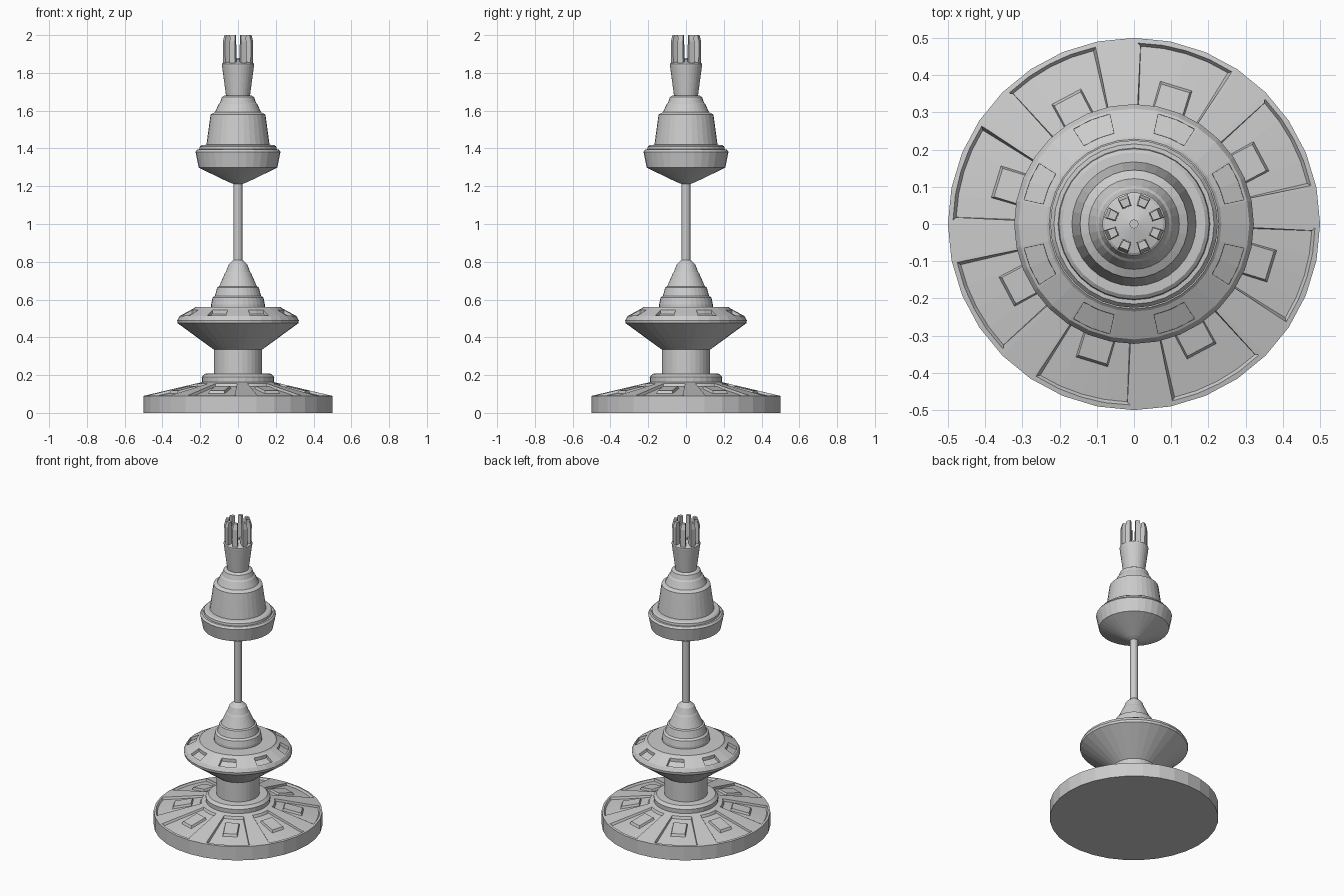
import bpy, bmesh
from math import sin, cos, radians, degrees, atan2, pi

if "Cube" in bpy.data.objects:
    bpy.data.objects.remove(bpy.data.objects["Cube"])

SEG = 32


def finish(name, bm):
    bmesh.ops.remove_doubles(bm, verts=bm.verts, dist=1e-5)
    bmesh.ops.recalc_face_normals(bm, faces=bm.faces)
    me = bpy.data.meshes.new(name)
    bm.to_mesh(me)
    bm.free()
    ob = bpy.data.objects.new(name, me)
    bpy.context.collection.objects.link(ob)
    return ob


def lathe(name, profile, seg=SEG):
    """Closed solid of revolution from (radius, z) points, flat capped."""
    bm = bmesh.new()
    rings = [[bm.verts.new((r * cos(2 * pi * i / seg), r * sin(2 * pi * i / seg), z))
              for i in range(seg)] for r, z in profile]
    for a, b in zip(rings, rings[1:]):
        for i in range(seg):
            j = (i + 1) % seg
            bm.faces.new((a[i], a[j], b[j], b[i]))
    bm.faces.new(rings[0][::-1])
    bm.faces.new(rings[-1])
    return finish(name, bm)


def sectors(name, section, first, steps=3, count=8):
    """Ring of wedge blocks; section points are (radius, z, half angle in degrees)."""
    bm = bmesh.new()
    n = len(section)
    for k in range(count):
        mid = first + 360 / count * k
        cols = []
        for s in range(steps + 1):
            t = 2 * s / steps - 1
            cols.append([bm.verts.new((r * cos(radians(mid + t * h)),
                                       r * sin(radians(mid + t * h)), z))
                         for r, z, h in section])
        for a, b in zip(cols, cols[1:]):
            for i in range(n):
                j = (i + 1) % n
                bm.faces.new((a[i], a[j], b[j], b[i]))
        bm.faces.new(cols[0][::-1])
        bm.faces.new(cols[-1])
    return finish(name, bm)


def cut(target, cutter):
    m = target.modifiers.new("recess", 'BOOLEAN')
    m.operation = 'DIFFERENCE'
    m.solver = 'EXACT'
    m.object = cutter
    cutter.hide_render = True
    cutter.hide_viewport = True


def half(width, r):
    return degrees(atan2(width / 2, r))


# Base disc with recessed wedge panels
def base_z(r):
    return 0.09 + (0.5 - r) * 0.235


base = lathe("base_disc", [(0.5, 0), (0.5, 0.09), (0.18, base_z(0.18))])
D = 0.014
cut(base, sectors("base_panel_cutter", [
    (0.225, base_z(0.225) - D, 14.8), (0.478, base_z(0.478) - D, 14.8),
    (0.487, base_z(0.487) + 0.001, 15.8), (0.487, 0.25, 15.8),
    (0.218, 0.25, 15.8), (0.218, base_z(0.218) + 0.001, 15.8)], 28, steps=4))

# Raised blocks standing in the wedge panels
sectors("base_blocks", [
    (0.27, base_z(0.27) - 0.025, half(0.094, 0.27)),
    (0.393, base_z(0.393) - 0.02, half(0.094, 0.393)),
    (0.383, base_z(0.383), half(0.08, 0.383)),
    (0.28, base_z(0.28), half(0.08, 0.28))], 28, steps=1)

# Collar and column above the base
lathe("base_collar", [(0.19, 0.15), (0.192, 0.19), (0.175, 0.207), (0.12, 0.21)])
lathe("column", [(0.128, 0.2), (0.128, 0.34)])

# Flared saucer with recessed windows
saucer = lathe("saucer", [(0.128, 0.335), (0.32, 0.475), (0.322, 0.49), (0.31, 0.512),
                          (0.235, 0.553), (0.228, 0.56), (0.1, 0.562)])


def saucer_z(r):
    return 0.512 + (0.31 - r) * 0.547


cut(saucer, sectors("saucer_window_cutter", [
    (0.25, saucer_z(0.25) - 0.02, 10), (0.302, saucer_z(0.302) - 0.02, 10),
    (0.305, 0.65, 10.3), (0.247, 0.65, 10.3)], 22.5, steps=2))

# Stepped lower spire
lathe("lower_spire", [(0.142, 0.555), (0.142, 0.575), (0.135, 0.61), (0.122, 0.62),
                      (0.11, 0.665), (0.1, 0.67), (0.07, 0.738), (0.065, 0.745),
                      (0.05, 0.785), (0.024, 0.81)])

# Thin mast
lathe("mast", [(0.024, 0.8), (0.024, 1.22)], 16)

# Upper pod: keel, rim and stepped bell
lathe("upper_pod", [(0.024, 1.212), (0.05, 1.222), (0.208, 1.298), (0.225, 1.382),
                    (0.215, 1.395), (0.204, 1.396), (0.202, 1.41), (0.192, 1.418),
                    (0.167, 1.42), (0.15, 1.545), (0.145, 1.58), (0.122, 1.592),
                    (0.102, 1.635), (0.095, 1.642), (0.085, 1.672), (0.072, 1.68)])

# Flared neck with shallow conical top and small centre pin
lathe("neck", [(0.063, 1.675), (0.085, 1.84), (0.085, 1.848), (0.078, 1.853), (0.013, 1.87)])
lathe("centre_pin", [(0.012, 1.86), (0.012, 1.878)], 12)

# Crown of upright prongs
sectors("crown_prongs", [
    (0.05, 1.85, half(0.026, 0.05)), (0.08, 1.845, half(0.03, 0.08)),
    (0.082, 1.965, half(0.03, 0.08)), (0.073, 2.0, half(0.026, 0.073)),
    (0.052, 2.0, half(0.02, 0.052))], 22.5, steps=1)
